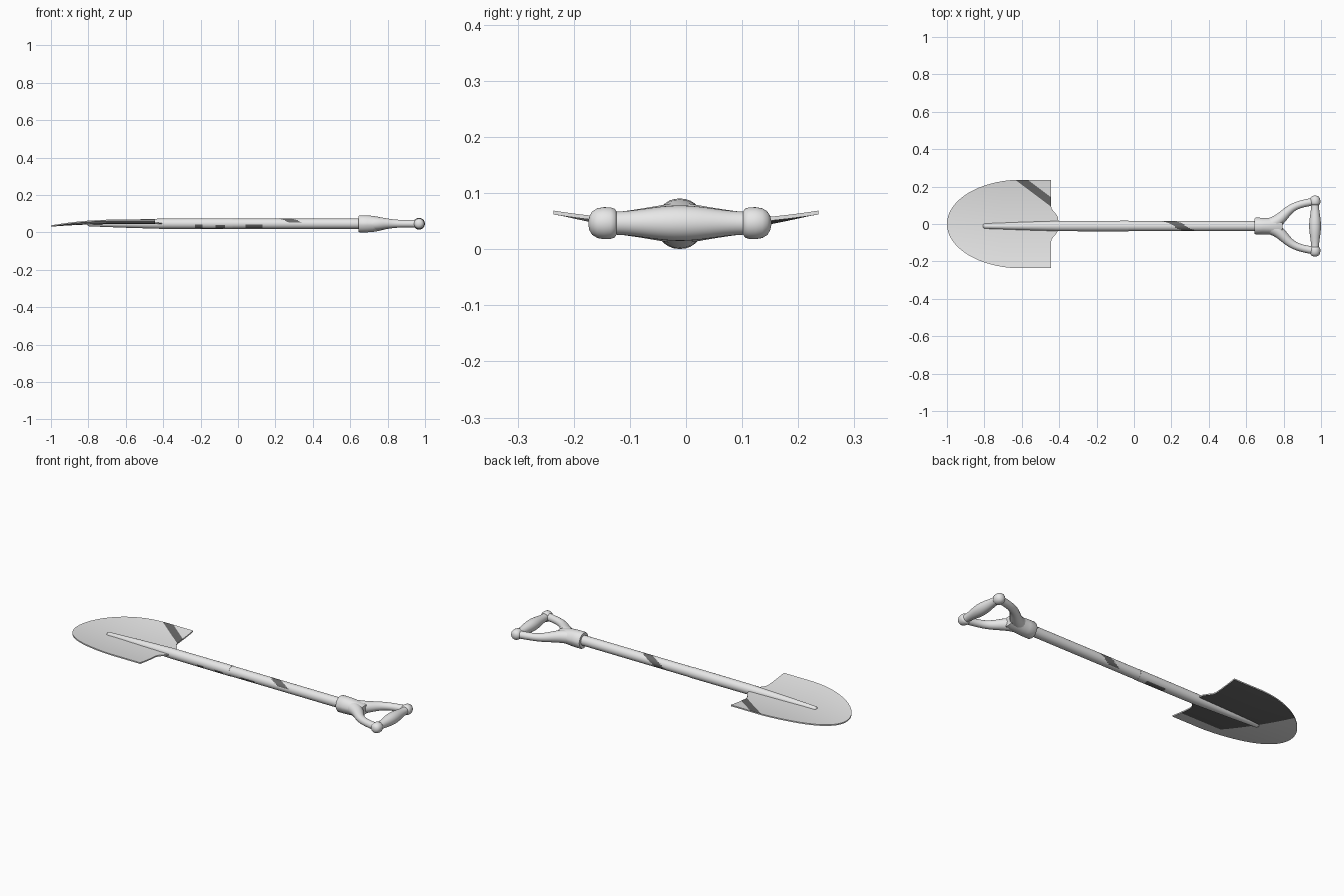
import bpy, bmesh, math
from mathutils import Vector

if "Cube" in bpy.data.objects:
    bpy.data.objects.remove(bpy.data.objects["Cube"])

AY, AZ = -0.011, 0.0465          # axis of the shaft and handle


def material(name, v):
    m = bpy.data.materials.new(name)
    m.diffuse_color = (v, v, v, 1)
    m.use_nodes = True
    m.node_tree.nodes["Principled BSDF"].inputs["Base Color"].default_value = m.diffuse_color
    return m


LIGHT = material("light_grey", 0.8)
DARK = material("dark_grey", 0.14)


def finish(bm, name, angle=40):
    bmesh.ops.recalc_face_normals(bm, faces=bm.faces)
    me = bpy.data.meshes.new(name)
    bm.to_mesh(me)
    bm.free()
    me.materials.append(LIGHT)
    me.materials.append(DARK)
    ob = bpy.data.objects.new(name, me)
    bpy.context.collection.objects.link(ob)
    bpy.ops.object.select_all(action='DESELECT')
    ob.select_set(True)
    bpy.context.view_layer.objects.active = ob
    bpy.ops.object.shade_smooth_by_angle(angle=math.radians(angle))
    return ob


def skin(name, rings, rule=None, angle=40):
    """Bridge a list of closed rings, cap the ends, colour by rule."""
    bm = bmesh.new()
    loops = [[bm.verts.new(p) for p in r] for r in rings]
    n = len(loops[0])
    for a, b in zip(loops, loops[1:]):
        for i in range(n):
            j = (i + 1) % n
            bm.faces.new((a[i], a[j], b[j], b[i]))
    bm.faces.new(loops[0])
    bm.faces.new(loops[-1])
    if rule:
        for f in bm.faces:
            f.material_index = int(rule(f.calc_center_median()))
    return finish(bm, name, angle)


def lathe(name, profile, axis, origin, rule=None, n=32):
    """Turned part: profile of (position, radius) along x or y."""
    rings = []
    for t, r in profile:
        ring = []
        for i in range(n):
            a = math.tau * i / n
            c, s = r * math.cos(a), r * math.sin(a)
            ring.append(Vector(origin) + Vector((t, c, s) if axis == 'x' else (c, t, s)))
        rings.append(ring)
    return skin(name, rings, rule)


# Blade: dished plate with rounded tip and square shoulders
def blade_point(y, t, dz):
    front = -0.6 - 0.4 * math.sqrt(max(0, 1 - (y / 0.237) ** 2))
    k = min(1, max(0, (0.095 - abs(y)) / 0.065))
    back = -0.445 + 0.04 * k * k * (3 - 2 * k)
    x = front + (back - front) * t
    drop = 0.013 * max(0, (-0.7 - x) / 0.3) ** 2
    return x, y, 0.047 + 0.33 * y * y - drop + dz


bm = bmesh.new()
C, R = 36, 18
top, under = [[[bm.verts.new(blade_point(0.2365 * math.sin(math.pi * (i / C - 0.5)), j / R, dz))
                for j in range(R + 1)] for i in range(C + 1)] for dz in (0.0035, -0.0035)]
for i in range(C):
    for j in range(R):
        bm.faces.new((top[i][j], top[i + 1][j], top[i + 1][j + 1], top[i][j + 1]))
        bm.faces.new((under[i][j], under[i][j + 1], under[i + 1][j + 1], under[i + 1][j]))
rim = [(i, 0) for i in range(C)] + [(C, j) for j in range(R)]
rim += [(i, R) for i in range(C, 0, -1)] + [(0, j) for j in range(R, 0, -1)]
for (a, b), (c, d) in zip(rim, rim[1:] + rim[:1]):
    bm.faces.new((top[a][b], under[a][b], under[c][d], top[c][d]))
bmesh.ops.recalc_face_normals(bm, faces=bm.faces)
bm.normal_update()
if max(bm.faces, key=lambda f: f.calc_center_median().z * (abs(f.normal.z) > 0.5)).normal.z < 0:
    bmesh.ops.reverse_faces(bm, faces=bm.faces)
# cut the edges of the painted areas
for co, no in (((-0.44, 0.09, 0), (0.75, 1, 0)), ((-0.44, 0.14, 0), (0.75, 1, 0)),
               ((-0.8, 0, 0), (1, 0.6, 0)), ((0, -0.17, 0), (0, 1, 0))):
    bmesh.ops.bisect_plane(bm, geom=bm.verts[:] + bm.edges[:] + bm.faces[:],
                           plane_co=co, plane_no=no)
bm.normal_update()
for f in bm.faces:
    c = f.calc_center_median()
    if f.normal.z > 0.3:
        f.material_index = int(0.09 < c.y + 0.75 * (c.x + 0.44) < 0.14)
    elif f.normal.z < -0.3:
        f.material_index = int(c.x + 0.6 * c.y > -0.8 and c.y > -0.17)
finish(bm, "blade")


# Shaft: tapered socket and rod, with dark worn patches
def worn(c):
    th = math.atan2(-(c.y - AY), c.z - AZ)       # angle from the top towards the front
    if -2.5 < th < 1.35:
        return abs(c.x - 0.245 - 0.045 * th) < 0.034
    if 1.75 < th < 2.6:
        return any(a < c.x < b for a, b in
                   ((-0.225, -0.19), (-0.12, -0.07), (0.04, 0.13)))
    return abs(th) > 2.6 and -0.2 < c.x < -0.08


socket = [(-0.808, 0.004), (-0.805, 0.01), (-0.797, 0.014), (-0.6, 0.0215), (-0.42, 0.027)]
socket += [(-0.4 + 0.01 * i, 0.0275 + 0.001 * i / 37) for i in range(38)]
lathe("shaft_socket", socket, 'x', (0, AY, AZ), worn)
lathe("shaft", [(-0.04 + 0.01 * i, 0.0272) for i in range(71)], 'x', (0, AY, AZ), worn)

# Collar of the handle: ridged section flaring into the yoke
rings = []
for x, w, h in ((0.645, 0.041, 0.042), (0.65, 0.045, 0.045), (0.69, 0.044, 0.045),
                (0.72, 0.044, 0.043), (0.75, 0.047, 0.038), (0.775, 0.052, 0.032),
                (0.795, 0.05, 0.025)):
    ring = []
    for i in range(32):
        a = math.tau * i / 32
        c, s = math.cos(a), math.sin(a)
        ring.append((x, AY + w * math.copysign(abs(c) ** 0.9, c),
                     AZ - 0.001 + h * math.copysign(abs(s) ** 1.2, s)))
    rings.append(ring)
skin("handle_collar", rings, angle=50)

# Arms, end knobs: one per side
for side, label in ((1, "back"), (-1, "front")):
    cu = bpy.data.curves.new("handle_arm_" + label, 'CURVE')
    cu.dimensions = '3D'
    cu.bevel_depth = 1
    cu.bevel_resolution = 6
    cu.resolution_u = 8
    cu.use_fill_caps = True
    sp = cu.splines.new('NURBS')
    path = ((0.70, 0.0, 0.038), (0.75, 0.01, 0.036), (0.80, 0.055, 0.028),
            (0.84, 0.1, 0.021), (0.90, 0.122, 0.019), (0.97, 0.132, 0.021))
    sp.points.add(len(path) - 1)
    for p, (x, y, r) in zip(sp.points, path):
        p.co = (x, AY + side * y, AZ, 1)
        p.radius = r
    sp.use_endpoint_u = True
    sp.order_u = 4
    cu.materials.append(LIGHT)
    arm = bpy.data.objects.new("handle_arm_" + label, cu)
    bpy.context.collection.objects.link(arm)
    knob = ((0.113, 0.021), (0.116, 0.0255), (0.123, 0.028), (0.135, 0.0285),
            (0.147, 0.0265), (0.156, 0.021), (0.161, 0.013), (0.163, 0.004))
    lathe("handle_knob_" + label, [(side * t, r) for t, r in knob], 'y', (0.968, AY, AZ))

# Grip: barrel swelling towards the middle
grip = [(0.12 * i / 12, 0.0205 + 0.011 * math.cos(math.pi * i / 24) ** 2)
        for i in range(-12, 13)]
lathe("handle_grip", grip, 'y', (0.968, AY, AZ))
